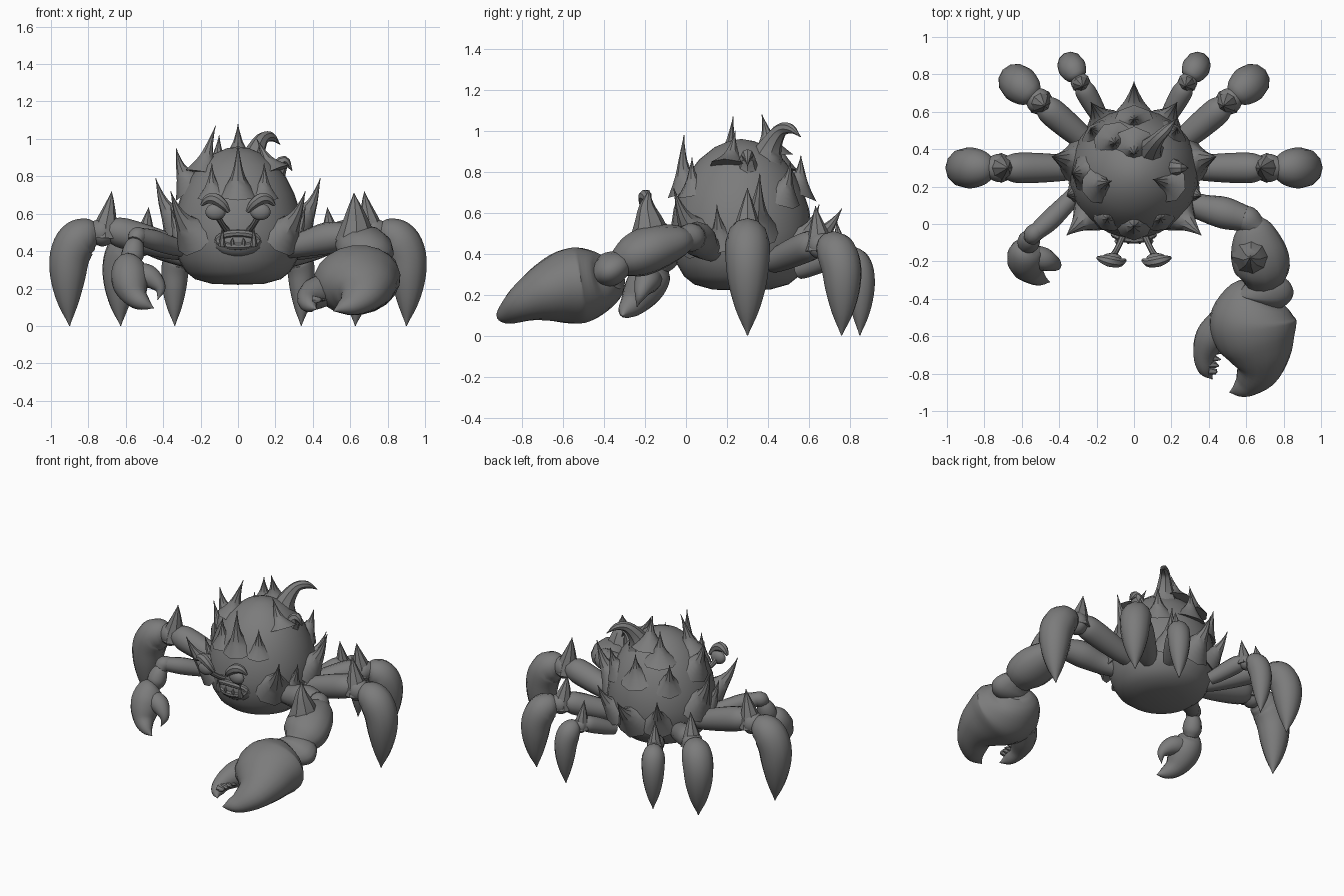
import bpy, bmesh, math
from mathutils import Vector

cube = bpy.data.objects.get("Cube")
if cube:
    bpy.data.objects.remove(cube, do_unlink=True)

grey = bpy.data.materials.new("stone_grey")
grey.use_nodes = True
grey.diffuse_color = (0.2, 0.2, 0.2, 1)
grey.node_tree.nodes["Principled BSDF"].inputs["Base Color"].default_value = (0.2, 0.2, 0.2, 1)
parts = []


def finish(name, bm):
    bmesh.ops.recalc_face_normals(bm, faces=bm.faces)
    mesh = bpy.data.meshes.new(name)
    bm.to_mesh(mesh)
    bm.free()
    mesh.materials.append(grey)
    obj = bpy.data.objects.new(name, mesh)
    bpy.context.collection.objects.link(obj)
    parts.append(obj)


def catmull(a, b, c, d, t):
    return 0.5 * (2 * b + (c - a) * t + (2 * a - 5 * b + 4 * c - d) * t * t
                  + (3 * b - a - 3 * c + d) * t ** 3)


def tube(name, points, seg=12, steps=4, flat=1.0):
    """Smooth loft through (x, y, z, radius) points with capped ends."""
    p = [Vector(q) for q in points]
    p = [2 * p[0] - p[1]] + p + [2 * p[-1] - p[-2]]
    path = [catmull(*p[i:i + 4], s / steps) for i in range(len(p) - 3) for s in range(steps)]
    path.append(p[-2])
    bm = bmesh.new()
    up, rings = Vector((0, 0, 1)), []
    for i, q in enumerate(path):
        along = (path[min(i + 1, len(path) - 1)] - path[max(i - 1, 0)]).to_3d().normalized()
        up = up - along * up.dot(along)
        if up.length < 0.05:
            up = along.orthogonal()
        up.normalize()
        side = along.cross(up)
        r = max(q.w, 0.002)
        rings.append([bm.verts.new(q.to_3d() + side * r * math.cos(a) + up * r * flat * math.sin(a))
                      for a in (math.tau * k / seg for k in range(seg))])
    for a, b in zip(rings, rings[1:]):
        for k in range(seg):
            n = (k + 1) % seg
            bm.faces.new((a[k], a[n], b[n], b[k]))
    bm.faces.new(rings[0])
    bm.faces.new(rings[-1])
    finish(name, bm)


def ball(name, center, size, seg=16):
    bm = bmesh.new()
    bmesh.ops.create_uvsphere(bm, u_segments=seg, v_segments=seg // 2, radius=1)
    for v in bm.verts:
        v.co = Vector(center) + Vector(v.co[i] * size[i] for i in range(3))
    finish(name, bm)


# Shell and belly, a turned profile
MID = Vector((0, 0.27, 0))
PROFILE = [(0, .22), (.14, .225), (.23, .25), (.28, .29), (.315, .35), (.34, .43), (.345, .52),
           (.33, .62), (.30, .71), (.26, .79), (.205, .86), (.13, .92), (.06, .95), (0, .96)]


def shell_radius(z):
    for (r0, z0), (r1, z1) in zip(PROFILE, PROFILE[1:]):
        if z0 <= z <= z1:
            return r0 + (r1 - r0) * (z - z0) / (z1 - z0)


bm = bmesh.new()
verts = [bm.verts.new((r, .27, z)) for r, z in PROFILE]
edges = [bm.edges.new(e) for e in zip(verts, verts[1:])]
bmesh.ops.spin(bm, geom=verts + edges, cent=MID, axis=(0, 0, 1), angle=math.tau, steps=32)
bmesh.ops.remove_doubles(bm, verts=bm.verts, dist=0.0005)
finish("shell", bm)


# Spikes flare out of the shell and bend upward
def spike(tip, base_z, r):
    tip = Vector(tip)
    out = (tip - MID).to_2d().normalized().to_3d()
    base = MID + out * (shell_radius(base_z) - 0.045)
    base.z = base_z
    span = tip - base
    bow = (out * 0.6 - Vector((0, 0, 1))) * span.length * 0.08
    rows = [(0, 0, 1.3), (.18, .5, .92), (.38, .9, .55), (.62, 1, .28), (.85, .5, .1), (1, 0, 0)]
    tube("shell_spike", [(*(base + span * t + bow * b), r * w) for t, b, w in rows], 8, 2)


for tip, base_z, r in [
        ((0, .37, 1.08), .88, .09), ((-.12, .23, 1.07), .82, .08), ((-.1, .43, 1.02), .82, .09),
        ((.1, .24, 1.0), .82, .08), ((0, -.01, .98), .70, .08), ((-.33, .27, .95), .74, .09),
        ((0, .56, .88), .70, .09), ((0, .76, .62), .44, .10)]:
    spike(tip, base_z, r)
for s in (-1, 1):
    for x, y, z, base_z, r in [
            (.14, .03, .87, .70, .07), (.23, .51, .85, .68, .08), (.44, .36, .79, .52, .10),
            (.36, -.06, .72, .48, .10), (.23, .65, .64, .44, .09), (.36, .15, .64, .46, .07)]:
        spike((s * x, y, z), base_z, r)
tube("curled_spike_tall", [(.07, .38, .82, .11), (.09, .41, .92, .06), (.13, .46, 1.0, .035),
                           (.18, .51, 1.01, .024), (.225, .56, .97, 0)], 8)
tube("curled_spike_low", [(.17, .3, .74, .1), (.21, .3, .83, .05), (.25, .3, .88, .03),
                          (.29, .3, .83, 0)], 8)


# Walking legs, three sizes on each side
def leg(name, hip, direction, reach, height, girth):
    d = Vector(direction).normalized()

    def run(rows):
        return [(hip[0] + d.x * u * reach, hip[1] + d.y * u * reach, z * height, r * girth)
                for u, z, r in rows]
    tube(name + "_thigh", run([(0, .41, .06), (.08, .43, .07), (.22, .47, .08), (.33, .5, .08),
                               (.39, .51, .06)]))
    tube(name + "_knee", run([(.36, .5, .05), (.42, .5, .075), (.47, .5, .06), (.5, .49, .04)]))
    tube(name + "_knee_spike", run([(.41, .47, .08), (.405, .54, .062), (.39, .62, .036),
                                    (.38, .68, .015), (.375, .72, 0)]), 8)
    tube(name + "_foot", run([(.46, .5, .06), (.5, .49, .09), (.56, .455, .108), (.6, .37, .107),
                              (.61, .25, .092), (.608, .12, .055), (.6, .0, 0)]))


for s, tag in ((1, "left"), (-1, "right")):
    leg(tag + "_front_leg", (s * .3, .3), (s, 0), 1.0, 1.0, 1.0)
    leg(tag + "_middle_leg", (s * .23, .42), (s * .75, .64), .87, .88, .92)
    leg(tag + "_rear_leg", (s * .17, .55), (s * .49, .87), .57, .77, .68)

# Large left claw arm
tube("left_upper_arm", [(.26, .13, .42, .06), (.36, .09, .44, .07), (.48, .06, .47, .085),
                        (.59, .03, .48, .07)])
tube("left_elbow", [(.55, .06, .48, .04), (.6, .03, .48, .07), (.65, -.02, .47, .06)])
tube("left_forearm", [(.62, .02, .47, .06), (.64, -.04, .46, .11), (.665, -.15, .43, .15),
                      (.69, -.25, .39, .145), (.69, -.33, .35, .09)], flat=.75)
tube("left_forearm_spike", [(.63, -.17, .46, .11), (.63, -.18, .55, .075), (.625, -.19, .63, .04),
                            (.62, -.18, .71, 0)], 8)
tube("left_wrist", [(.69, -.29, .36, .09), (.7, -.34, .34, .14), (.7, -.38, .32, .15),
                    (.69, -.43, .3, .10)], 16, flat=.55)
tube("left_claw", [(.68, -.34, .29, .08), (.65, -.40, .27, .17), (.635, -.5, .25, .23),
                   (.645, -.59, .235, .225), (.665, -.69, .205, .18), (.66, -.78, .165, .125),
                   (.61, -.85, .12, .08), (.56, -.885, .1, .045), (.51, -.9, .08, 0)], 20, flat=.8)
tube("left_claw_thumb", [(.48, -.53, .2, .09), (.41, -.61, .17, .085), (.375, -.7, .14, .06),
                         (.385, -.78, .11, .04), (.42, -.83, .09, 0)])
for i in range(4):
    y = -.68 - .035 * i
    tube("left_claw_tooth", [(.40, y, .14, .025), (.44, y - .005, .14, .014),
                             (.475 - .01 * i, y - .01, .14, 0)], 6, 1)

# Small right claw arm
tube("right_upper_arm", [(-.27, .2, .41, .045), (-.36, .11, .43, .05), (-.45, .02, .46, .055),
                         (-.53, -.05, .48, .045)])
tube("right_elbow", [(-.49, -.01, .48, .03), (-.535, -.05, .48, .05), (-.55, -.08, .45, .04)])
tube("right_forearm", [(-.54, -.06, .46, .035), (-.555, -.08, .42, .055), (-.565, -.1, .37, .06),
                       (-.57, -.12, .33, .04)])
tube("right_claw", [(-.57, -.11, .36, .03), (-.58, -.14, .33, .08), (-.58, -.18, .27, .1),
                    (-.57, -.22, .21, .092), (-.545, -.26, .155, .065), (-.5, -.295, .12, .038),
                    (-.45, -.31, .095, 0)])
tube("right_claw_thumb", [(-.54, -.17, .28, .06), (-.48, -.19, .265, .062), (-.435, -.21, .23, .045),
                          (-.415, -.225, .19, .025), (-.43, -.24, .14, 0)])

# Face: protruding jaw, lips, teeth, stalked eyes with angry brows
ball("muzzle", (0, -.02, .45), (.135, .075, .085))
lip = [(.105 * math.cos(a), -.085 + .03 * math.cos(a) ** 2, .46 + .035 * math.sin(a), .02)
       for a in (math.tau * k / 12 for k in range(13))]
tube("lips", lip, 8, 2)
for s in (-1, 1):
    for x, top, r in ((.03, .47, .012), (.085, .53, .02)):
        tube("lower_tooth", [(s * x, -.09, .43, r), (s * x, -.1, .455, r * .7),
                             (s * x, -.095, top, 0)], 6, 2)
    tube("eye_stalk", [(s * .05, -.04, .5, .02), (s * .075, -.1, .53, .016),
                       (s * .1, -.15, .57, .016), (s * .12, -.18, .61, .022)], 8)
    ball("eye", (s * .12, -.185, .61), (.055, .03, .045))
    tube("brow", [(s * .05, -.195, .61, .012), (s * .08, -.205, .65, .026),
                  (s * .125, -.2, .68, .032), (s * .165, -.19, .675, .024),
                  (s * .195, -.18, .645, .008)], 8)

# Keep hard edges crisp on otherwise smooth forms
bpy.ops.object.select_all(action="DESELECT")
for obj in parts:
    obj.select_set(True)
bpy.context.view_layer.objects.active = parts[0]
bpy.ops.object.shade_smooth_by_angle(angle=math.radians(40))
